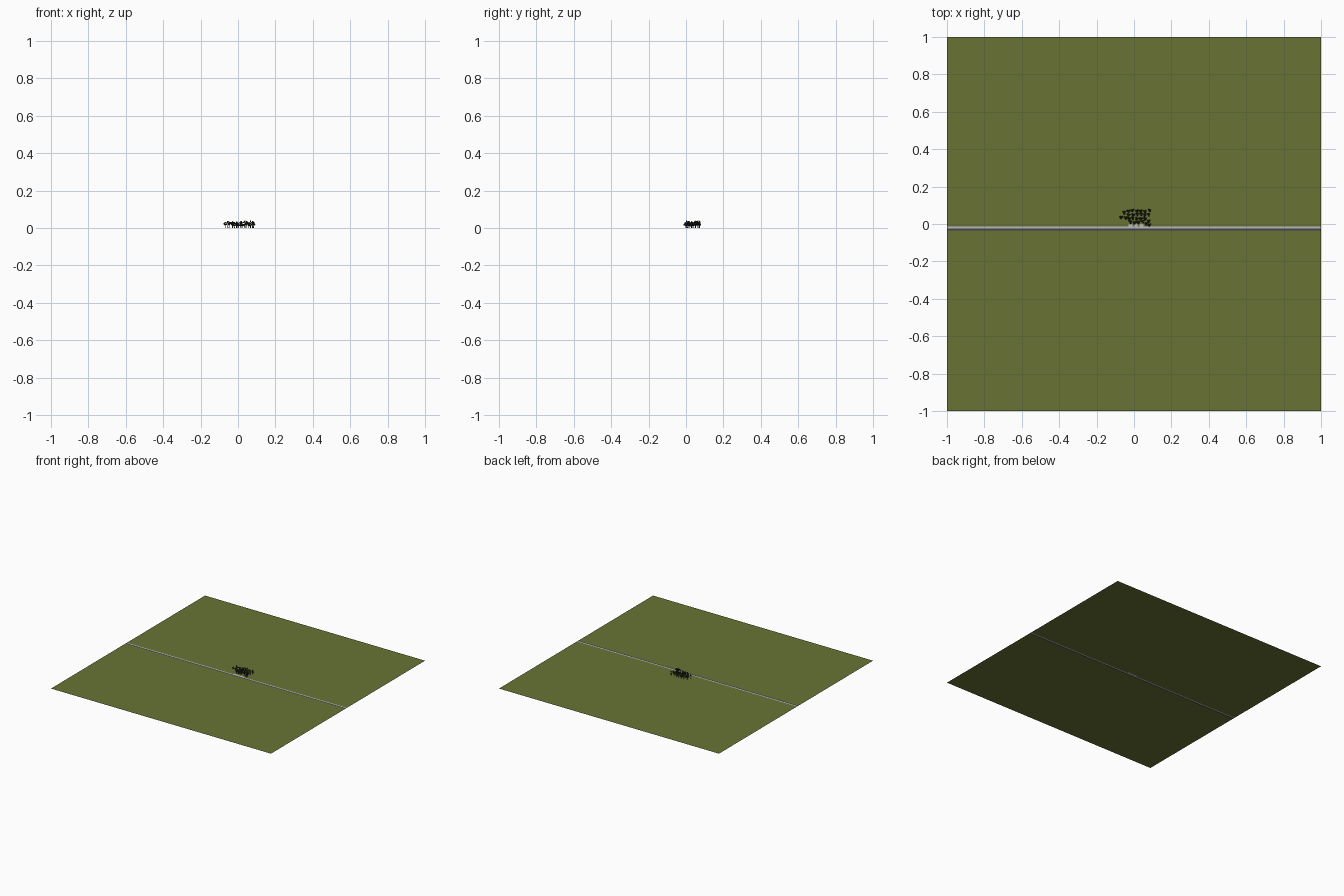
import bpy, bmesh, math, random
from mathutils import Matrix, Vector

if "Cube" in bpy.data.objects:
    bpy.data.objects.remove(bpy.data.objects["Cube"])

random.seed(4)


def mat(name, r, g, b):
    m = bpy.data.materials.new(name)
    m.diffuse_color = (r, g, b, 1)
    m.use_nodes = True
    m.node_tree.nodes["Principled BSDF"].inputs["Base Color"].default_value = m.diffuse_color
    return m


GRASS = mat("grass green", 0.14, 0.172, 0.035)
PAVE = mat("pavement grey", 0.5, 0.5, 0.48)
ROAD = mat("asphalt", 0.06, 0.055, 0.085)
LEAF = mat("dark foliage", 0.02, 0.028, 0.014)
BARK = mat("bark", 0.03, 0.022, 0.016)


def finish(name, bm, *mats):
    me = bpy.data.meshes.new(name)
    bm.to_mesh(me)
    bm.free()
    for m in mats:
        me.materials.append(m)
    ob = bpy.data.objects.new(name, me)
    bpy.context.collection.objects.link(ob)
    return ob


def rect(bm, x0, x1, y0, y1, idx=0, z=0.0):
    f = bm.faces.new([bm.verts.new(p) for p in
                      ((x0, y0, z), (x1, y0, z), (x1, y1, z), (x0, y1, z))])
    f.material_index = idx


# lawn, split around the road and driveways so every strip is flush
drives = [(-0.03, -0.008), (0.0, 0.018), (0.03, 0.05)]
Y_DRIVE = 0.0
bm = bmesh.new()
rect(bm, -1, 1, -1, -0.034)
rect(bm, -1, 1, Y_DRIVE, 1)
x = -1
for a, b in drives:
    rect(bm, x, a, -0.013, Y_DRIVE)
    x = b
rect(bm, x, 1, -0.013, Y_DRIVE)
finish("lawn", bm, GRASS)

# road and footpath
bm = bmesh.new()
rect(bm, -1, 1, -0.034, -0.023)
finish("road", bm, ROAD)
bm = bmesh.new()
rect(bm, -1, 1, -0.023, -0.013)
finish("footpath", bm, PAVE)

# driveways
bm = bmesh.new()
for a, b in drives:
    rect(bm, a, b, -0.013, Y_DRIVE)
finish("driveways", bm, PAVE)


# trees: thin trunk and a few faceted leaf clumps
def tree(leaves, trunks, x, y, h):
    bmesh.ops.create_cone(trunks, segments=5, radius1=0.0018, radius2=0.001, depth=h * 0.7,
                          cap_ends=True, matrix=Matrix.Translation((x, y, h * 0.35)))
    for i in range(4):
        a = i * math.tau / 3 + random.random()
        d = 0 if i == 3 else 0.006
        r = random.uniform(0.004, 0.006)
        z = h - r if i == 3 else random.uniform(0.45, 0.8) * h
        bmesh.ops.create_icosphere(
            leaves, subdivisions=1, radius=r,
            matrix=Matrix.Translation((x + d * math.cos(a), y + d * math.sin(a), z)))


leaves, trunks = bmesh.new(), bmesh.new()
spots = [(-0.066, 0.04), (-0.052, 0.058), (-0.045, 0.036)]
spots += [(-0.028 + 0.021 * i, y) for i in range(5) for y in (0.028, 0.050, 0.07)]
spots += [(-0.02 + 0.022 * i, 0.01) for i in range(4)]
spots += [(0.08, y) for y in (-0.005, 0.016, 0.05, 0.075)] + [(0.066, 0.0)]
for x, y in spots:
    tree(leaves, trunks, x + random.uniform(-.003, .003),
         y + random.uniform(-.003, .003), random.uniform(0.028, 0.042))
finish("tree_foliage", leaves, LEAF)
finish("tree_trunks", trunks, BARK)
